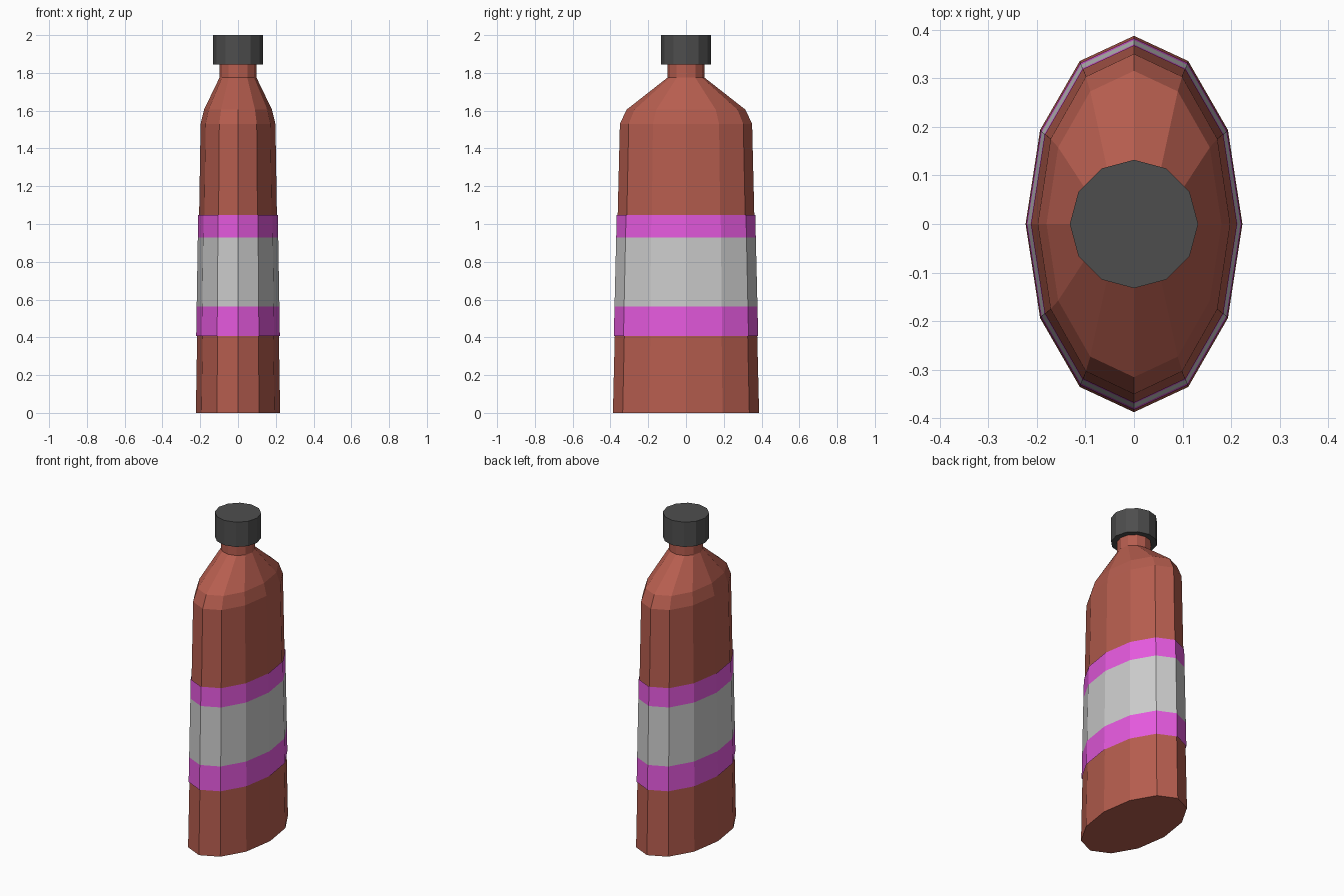
import bpy, bmesh
from math import cos, sin, tau

if "Cube" in bpy.data.objects:
    bpy.data.objects.remove(bpy.data.objects["Cube"])

SIDES = 12


def material(name, rgb):
    m = bpy.data.materials.new(name)
    m.diffuse_color = (*rgb, 1)
    m.use_nodes = True
    m.node_tree.nodes["Principled BSDF"].inputs["Base Color"].default_value = m.diffuse_color
    return m


def loft(name, rings, mats, bands, capped=True):
    """Stack elliptical rings (rx, ry, z); bands gives the material slot between rings."""
    bm = bmesh.new()
    loops = [[bm.verts.new((rx * cos(tau * i / SIDES), ry * sin(tau * i / SIDES), z))
              for i in range(SIDES)] for rx, ry, z in rings]
    for lower, upper, slot in zip(loops, loops[1:], bands):
        for i in range(SIDES):
            j = (i + 1) % SIDES
            bm.faces.new((lower[i], lower[j], upper[j], upper[i])).material_index = slot
    if capped:
        bm.faces.new(loops[0][::-1]).material_index = bands[0]
        bm.faces.new(loops[-1]).material_index = bands[-1]
    mesh = bpy.data.meshes.new(name)
    bm.to_mesh(mesh)
    bm.free()
    for m in mats:
        mesh.materials.append(m)
    obj = bpy.data.objects.new(name, mesh)
    bpy.context.collection.objects.link(obj)
    return obj


brown = material("brown_plastic", (0.467, 0.11, 0.077))
magenta = material("label_stripe", (0.785, 0.102, 0.735))
grey = material("label_grey", (0.78, 0.78, 0.78))
dark = material("cap_dark", (0.076, 0.076, 0.076))


# tapering oval wall between the base and the shoulder
def wall(z, offset=0.0):
    t = z / 1.53
    return (0.223 - 0.025 * t + offset, 0.387 - 0.037 * t + offset, z)


# bottle body with shoulder and round neck
loft("bottle_body", [wall(0), wall(1.53), (0.18, 0.315, 1.605),
                     (0.098, 0.098, 1.775), (0.098, 0.098, 1.85)], [brown], [0] * 4)

# striped label wrapped just outside the wall
loft("label", [wall(z, 0.005) for z in (0.408, 0.562, 0.928, 1.048)],
     [magenta, grey], [0, 1, 0], capped=False)

# screw cap
loft("cap", [(0.132, 0.132, 1.845), (0.132, 0.132, 2.0)], [dark], [0])
